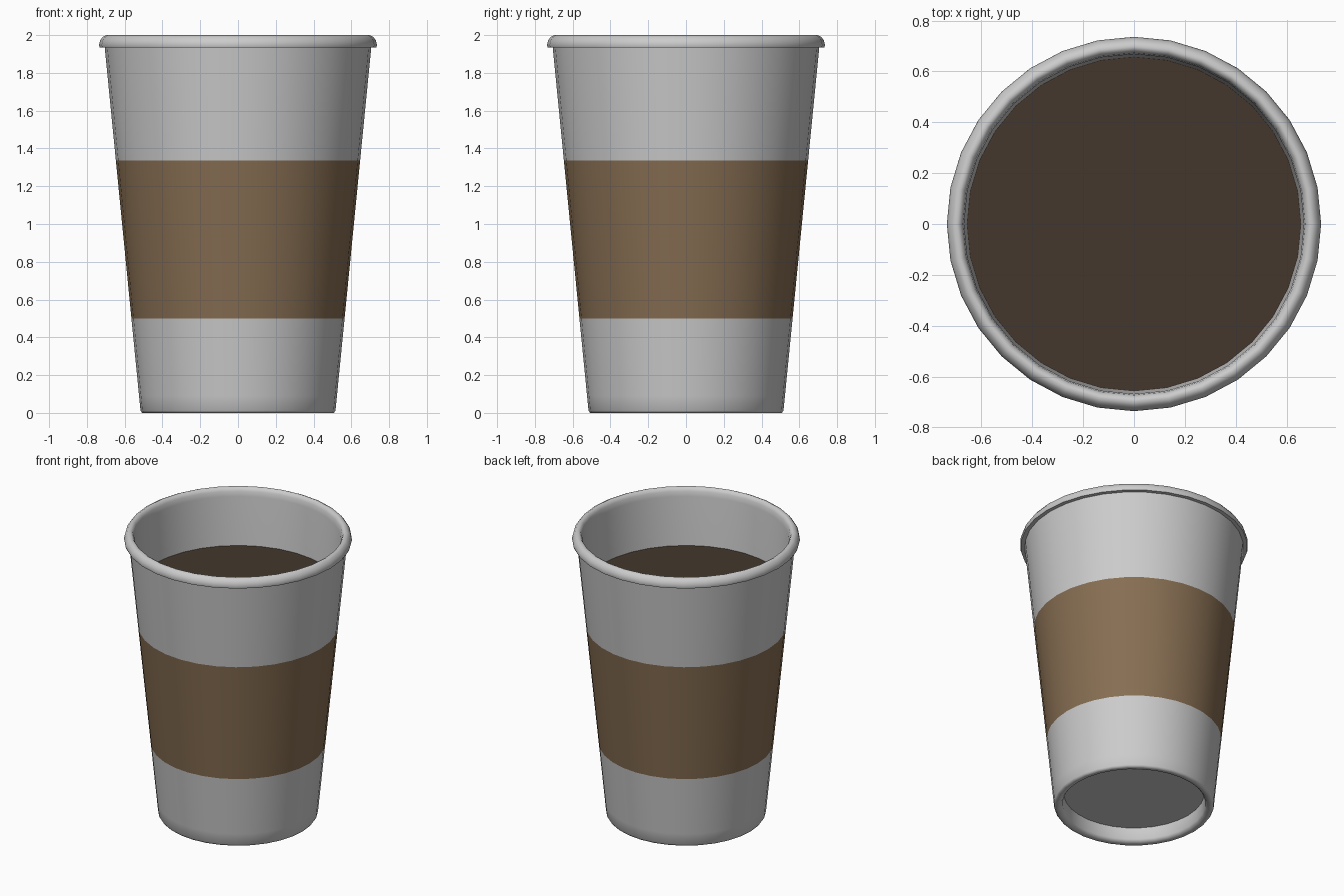
import bpy, bmesh, math

if "Cube" in bpy.data.objects:
    bpy.data.objects.remove(bpy.data.objects["Cube"])

SIDES = 32


def material(name, rgb):
    m = bpy.data.materials.new(name)
    m.diffuse_color = (*rgb, 1)
    m.use_nodes = True
    m.node_tree.nodes["Principled BSDF"].inputs["Base Color"].default_value = m.diffuse_color
    return m


def lathe(name, profile, mats=(), slot=lambda z: 0):
    """Revolve (radius, height) points about z; radius 0 closes at a pole."""
    bm = bmesh.new()
    rings = []
    for r, z in profile:
        n = SIDES if r > 0 else 1
        rings.append([bm.verts.new((r * math.cos(2 * math.pi * i / SIDES),
                                    r * math.sin(2 * math.pi * i / SIDES), z))
                      for i in range(n)])
    for a, b in zip(rings, rings[1:]):
        zm = (a[0].co.z + b[0].co.z) / 2
        outer = math.hypot(b[0].co.x, b[0].co.y) > wall(zm) - 0.005
        for i in range(SIDES):
            j = (i + 1) % SIDES
            quad = [a[i % len(a)], a[j % len(a)], b[j % len(b)], b[i % len(b)]]
            f = bm.faces.new(list(dict.fromkeys(quad)))
            f.material_index = slot(zm) if outer else 0
    bmesh.ops.recalc_face_normals(bm, faces=bm.faces)
    me = bpy.data.meshes.new(name)
    bm.to_mesh(me)
    bm.free()
    for m in mats:
        me.materials.append(m)
    ob = bpy.data.objects.new(name, me)
    bpy.context.collection.objects.link(ob)
    bpy.ops.object.select_all(action='DESELECT')
    ob.select_set(True)
    bpy.context.view_layer.objects.active = ob
    bpy.ops.object.shade_smooth_by_angle(angle=math.radians(62))
    return ob


def wall(z):
    """Outer radius of the tapered cup wall."""
    return 0.515 + 0.0985 * z


paper = material("paper", (0.8, 0.8, 0.8))
sleeve = material("sleeve_brown", (0.24, 0.155, 0.084))
coffee = material("coffee_brown", (0.056, 0.039, 0.025))

# Cup: recessed base, foot, tapered wall with sleeve band, rolled rim, inside
base = [(0, 0.1), (0.455, 0.1), (0.46, 0.02), (0.472, 0.004), (0.49, 0), (0.508, 0)]
side = [(wall(z), z) for z in (0.012, 0.09, 0.5, 1.335, 1.935)]
rim = [(0.732, 1.935), (0.736, 1.948), (0.73, 1.972), (0.716, 1.991), (0.698, 2.0),
       (0.683, 1.993), (0.673, 1.975), (0.668, 1.94)]
inside = [(0.657, 1.59), (0.5, 0.14), (0, 0.14)]
lathe("cup", base + side + rim + inside, (paper, sleeve),
      lambda z: 1 if 0.5 < z < 1.335 else 0)

# Coffee surface
lathe("coffee", [(0, 1.595), (0.66, 1.595)], (coffee,))
